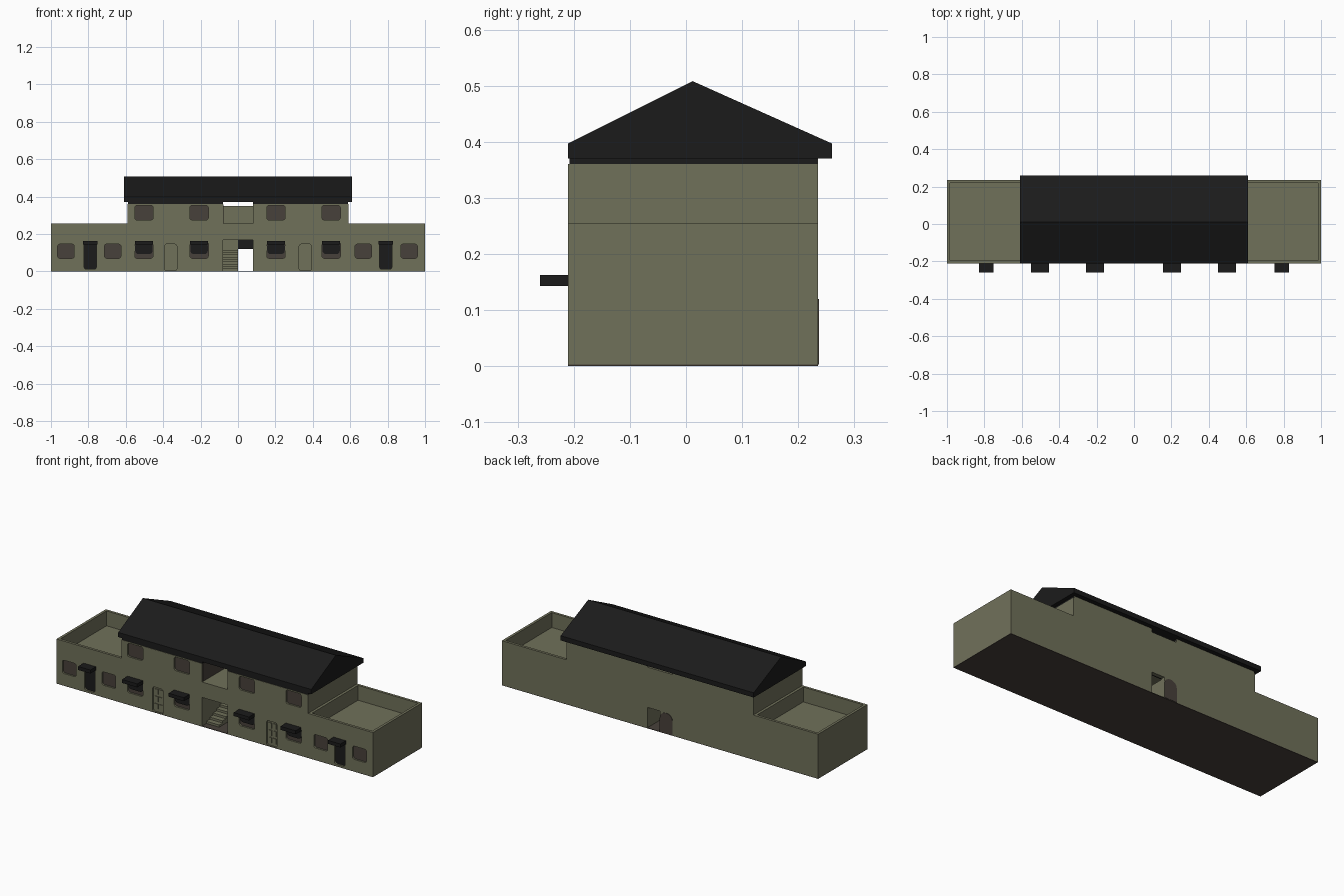
import bpy, bmesh, math

if "Cube" in bpy.data.objects:
    bpy.data.objects.remove(bpy.data.objects["Cube"])


def material(name, rgb):
    m = bpy.data.materials.new(name)
    m.diffuse_color = (*rgb, 1)
    m.use_nodes = True
    m.node_tree.nodes["Principled BSDF"].inputs["Base Color"].default_value = m.diffuse_color
    return m


WALL = material("olive_wall", (0.163, 0.164, 0.102))
DARK = material("black_roof", (0.0108, 0.0108, 0.0108))
BROWN = material("dark_brown_grey", (0.064, 0.053, 0.043))


def prism(name, pts, axis, a, b, mat):
    """Extrude a 2D outline along axis 'x' (pts = y,z) or 'y' (pts = x,z)."""
    bm = bmesh.new()

    def at(p, d):
        return (d, p[0], p[1]) if axis == 'x' else (p[0], d, p[1])
    lo = [bm.verts.new(at(p, a)) for p in pts]
    hi = [bm.verts.new(at(p, b)) for p in pts]
    bm.faces.new(lo)
    bm.faces.new(hi)
    n = len(pts)
    for i in range(n):
        j = (i + 1) % n
        bm.faces.new((lo[i], lo[j], hi[j], hi[i]))
    bmesh.ops.recalc_face_normals(bm, faces=bm.faces[:])
    me = bpy.data.meshes.new(name)
    bm.to_mesh(me)
    bm.free()
    me.materials.append(mat)
    ob = bpy.data.objects.new(name, me)
    bpy.context.collection.objects.link(ob)
    return ob


def box(name, x0, x1, y0, y1, z0, z1, mat):
    return prism(name, [(x0, z0), (x1, z0), (x1, z1), (x0, z1)], 'y', y0, y1, mat)


def rounded(cx, w, z0, z1, r=0.012, steps=3):
    pts = []
    for k, (sx, z) in enumerate([(1, z1 - r), (-1, z1 - r), (-1, z0 + r), (1, z0 + r)]):
        for i in range(steps + 1):
            t = math.pi / 2 * (k + i / steps)
            pts.append((cx + sx * (w / 2 - r) + r * math.cos(t), z + r * math.sin(t)))
    return pts


FRONT, BACK = -0.21, 0.235

# main body: low wings with a taller centre, on a brown base slab
outline = [(-1, 0.003), (1, 0.003), (1, 0.255), (0.59, 0.255), (0.59, 0.36),
           (-0.59, 0.36), (-0.59, 0.255), (-1, 0.255)]
body = prism("building_walls", outline, 'y', FRONT, BACK, WALL)
box("base_slab", -1, 1, FRONT, BACK, 0, 0.003, BROWN)
cutters = []


def cut(ob):
    ob.hide_render = True
    m = body.modifiers.new("cut", 'BOOLEAN')
    m.operation = 'DIFFERENCE'
    m.solver = 'EXACT'
    m.object = ob
    cutters.append(ob)


# sunken roof terraces on the wings
for s in (-1, 1):
    a, b = sorted((s * 0.605, s * 0.985))
    cut(box("terrace_cutter", a, b, FRONT + 0.015, BACK - 0.015, 0.17, 0.3, WALL))

# central passage, back exit, upper balcony and its back slot
cut(box("passage_cutter", -0.08, 0.08, -0.25, 0.215, -0.01, 0.167, WALL))
cut(box("exit_cutter", 0.0, 0.08, 0.2, 0.3, -0.01, 0.12, WALL))
cut(box("balcony_cutter", -0.08, 0.08, -0.25, 0.215, 0.255, 0.4, WALL))
cut(box("slot_cutter", -0.08, 0.08, 0.2, 0.3, 0.35, 0.4, WALL))

DEPTH = 0.014


def opening(name, cx, w, z0, z1, mat):
    """Round-cornered recess with a thin panel at its back."""
    cut(prism(name + "_cutter", rounded(cx, w, z0, z1), 'y', FRONT - 0.03, FRONT + DEPTH, WALL))
    prism(name, rounded(cx, w, z0, z1), 'y', FRONT + DEPTH - 0.004, FRONT + DEPTH + 0.003, mat)


def awning(cx, w):
    box("awning", cx - w / 2, cx + w / 2, -0.26, FRONT + 0.01, 0.143, 0.163, DARK)


# windows
for x in (-0.92, -0.67, 0.67, 0.915):
    opening("wing_window", x, 0.088, 0.07, 0.146, BROWN)
for x in (-0.503, -0.208, 0.203, 0.498):
    opening("lower_window", x, 0.098, 0.07, 0.16, BROWN)
    opening("upper_window", x, 0.098, 0.275, 0.353, BROWN)
    awning(x, 0.096)
    # dark rounded blind under the awning
    prism("window_blind", rounded(x, 0.094, 0.092, 0.155, 0.02), 'y',
          FRONT + 0.004, FRONT + 0.009, DARK)

# dark wing doors and panelled olive doors
for s in (-1, 1):
    opening("wing_door", s * 0.79, 0.066, 0.012, 0.16, DARK)
    awning(s * 0.79, 0.078)
    x = s * 0.36
    opening("panel_door", x, 0.066, 0.004, 0.146, WALL)
    for dx in (-0.014, 0.014):
        for z in (0.02, 0.062, 0.104):
            box("door_panel", x + dx - 0.01, x + dx + 0.01, FRONT + 0.006,
                FRONT + 0.011, z, z + 0.03, WALL)

# apply the cuts
bpy.context.view_layer.objects.active = body
for m in list(body.modifiers):
    bpy.ops.object.modifier_apply(modifier=m.name)
for c in cutters:
    bpy.data.objects.remove(c)

# staircase on the left half of the passage
N = 9
y0, run, rise = -0.17, 0.03, 0.0125
steps = [(0.215, 0.003), (y0, 0.003)]
for i in range(N):
    steps.append((y0 + i * run, 0.003 + (i + 1) * rise))
    steps.append((y0 + (i + 1) * run, 0.003 + (i + 1) * rise))
steps.append((0.215, 0.003 + N * rise))
prism("staircase", steps, 'x', -0.08, 0.0, WALL)

# dark lintel over the back exit, arched brown panel beside it
box("exit_lintel", 0.0, 0.08, 0.208, 0.2155, 0.12, 0.167, DARK)
arch = [(-0.08, 0.003), (0.0, 0.003)]
arch += [(-0.04 + 0.04 * math.cos(t * math.pi / 8), 0.085 + 0.035 * math.sin(t * math.pi / 8))
         for t in range(9)]
prism("back_arch_panel", arch, 'y', BACK - 0.003, BACK + 0.002, BROWN)

# brown side panel inside the balcony
box("balcony_side_panel", -0.081, -0.078, FRONT + 0.005, 0.21, 0.257, 0.358, BROWN)

# gable roof with fascia, and the dark band beneath it
prism("gable_roof", [(FRONT, 0.37), (0.26, 0.37), (0.26, 0.397), (0.012, 0.508),
                     (FRONT, 0.397)], 'x', -0.61, 0.61, DARK)
for s in (-1, 1):
    a, b = sorted((s * 0.08, s * 0.588))
    box("roof_band", a, b, FRONT + 0.002, BACK - 0.001, 0.359, 0.372, DARK)
    a, b = sorted((s * 0.08, s * 0.586))
    box("back_wall_plate", a, b, BACK - 0.004, BACK, 0.358, 0.371, WALL)
